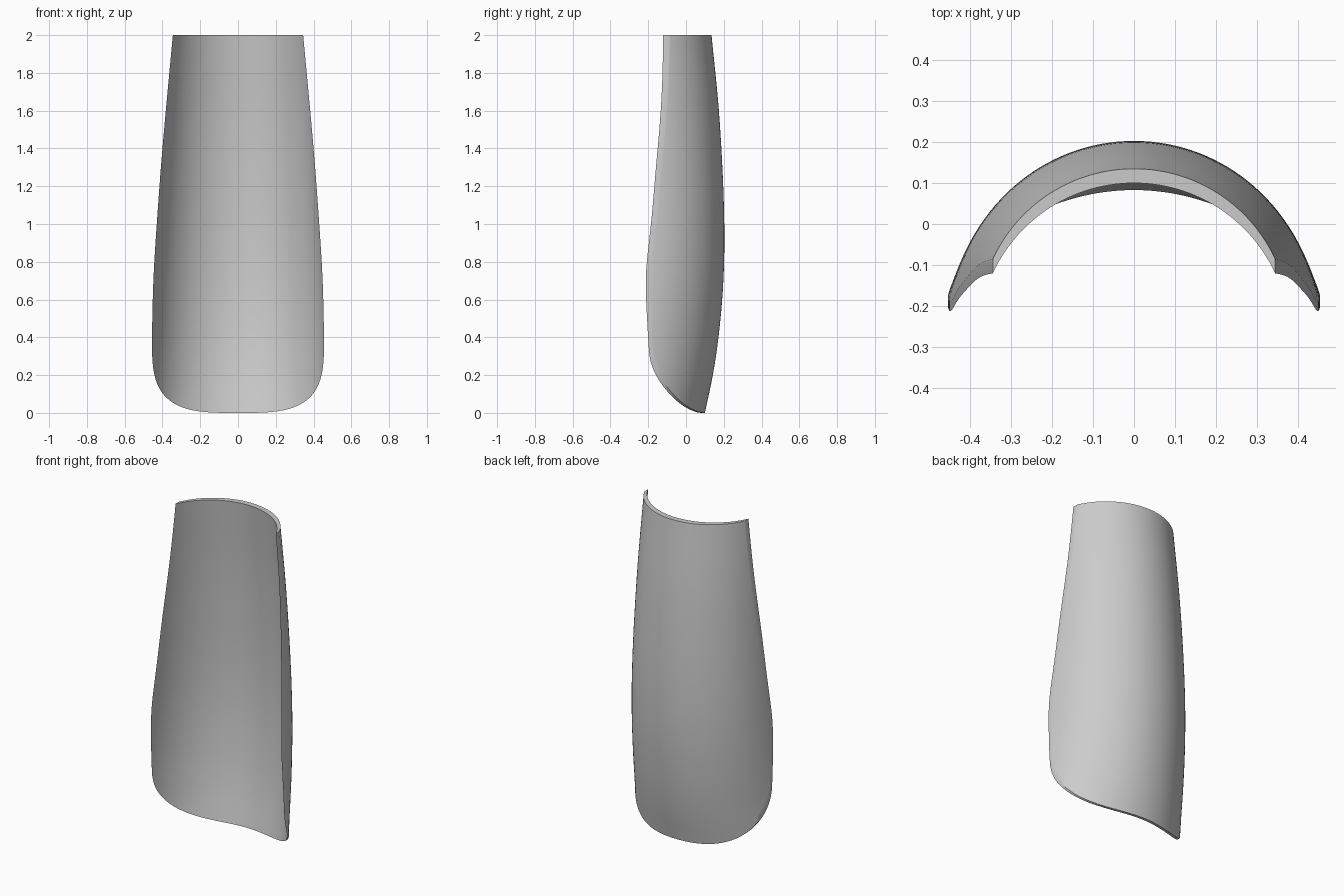
import bpy, bmesh, math

cube = bpy.data.objects.get("Cube")
if cube:
    bpy.data.objects.remove(cube, do_unlink=True)


def curve(points, z):
    """Smooth interpolation of (height, value) pairs."""
    n = len(points)
    i = max(k for k in range(n - 1) if k == 0 or points[k][0] <= z)

    def slope(k):
        a, b = points[max(k - 1, 0)], points[min(k + 1, n - 1)]
        return (b[1] - a[1]) / (b[0] - a[0])

    (z0, v0), (z1, v1) = points[i], points[i + 1]
    h = z1 - z0
    t = (z - z0) / h
    return (v0 * (1 + 2 * t) * (1 - t) ** 2 + v1 * t * t * (3 - 2 * t)
            + h * slope(i) * t * (1 - t) ** 2 - h * slope(i + 1) * t * t * (1 - t))


# Height profiles: half width, ridge line depth and section radius
WIDTH = [(0, .455), (.4, .455), (.7, .448), (1, .43), (1.4, .40), (2, .345)]
RIDGE = [(0, .10), (.2, .142), (.4, .172), (.65, .195), (.9, .203), (1.2, .197), (1.6, .174), (2, .135)]
RADIUS = [(0, .53), (.2, .488), (.4, .47), (.9, .442), (2, .38)]
HEIGHT, CORNER, POWER = 2.0, 0.4, 2 / 3.4
COLUMNS, ROWS = 32, 40


def shell_point(s, v, inner):
    """s runs across the shell (-1..1), v runs up from the rounded lower rim."""
    t = math.pi / 2 * abs(s) ** 1.6
    u = math.copysign(math.sin(t) ** POWER, s)
    base = CORNER * (1 - max(math.cos(t), 0) ** POWER)
    z = base + (HEIGHT - base) * v
    x = u * curve(WIDTH, z)
    r = curve(RADIUS, z)
    y = curve(RIDGE, z) - r + math.sqrt(r * r - x * x)
    thickness = 0.017 + 0.009 * z
    return x, y - thickness * inner, z


# Curved guard shell: outer and inner skins joined by a rim
bm = bmesh.new()
skins = [[[bm.verts.new(shell_point(c / COLUMNS, r / ROWS, inner)) for r in range(ROWS + 1)]
          for c in range(-COLUMNS, COLUMNS + 1)] for inner in (0, 1)]
for grid in skins:
    for a, b in zip(grid, grid[1:]):
        for r in range(ROWS):
            bm.faces.new((a[r], b[r], b[r + 1], a[r + 1]))


def border(grid):
    return (grid[0] + [col[-1] for col in grid[1:]] + grid[-1][-2::-1]
            + [col[0] for col in grid[-2:0:-1]])


outer, inner = map(border, skins)
for i in range(len(outer)):
    bm.faces.new((outer[i - 1], outer[i], inner[i], inner[i - 1]))
bmesh.ops.recalc_face_normals(bm, faces=bm.faces)

mesh = bpy.data.meshes.new("guard_shell")
bm.to_mesh(mesh)
bm.free()
shell = bpy.data.objects.new("guard_shell", mesh)
bpy.context.collection.objects.link(shell)

# Plain grey finish
grey = bpy.data.materials.new("plain_grey")
grey.use_nodes = True
colour = (0.6, 0.6, 0.6, 1)
grey.diffuse_color = colour
grey.node_tree.nodes["Principled BSDF"].inputs["Base Color"].default_value = colour
mesh.materials.append(grey)

bpy.context.view_layer.objects.active = shell
shell.select_set(True)
bpy.ops.object.shade_smooth_by_angle(angle=math.radians(35))
